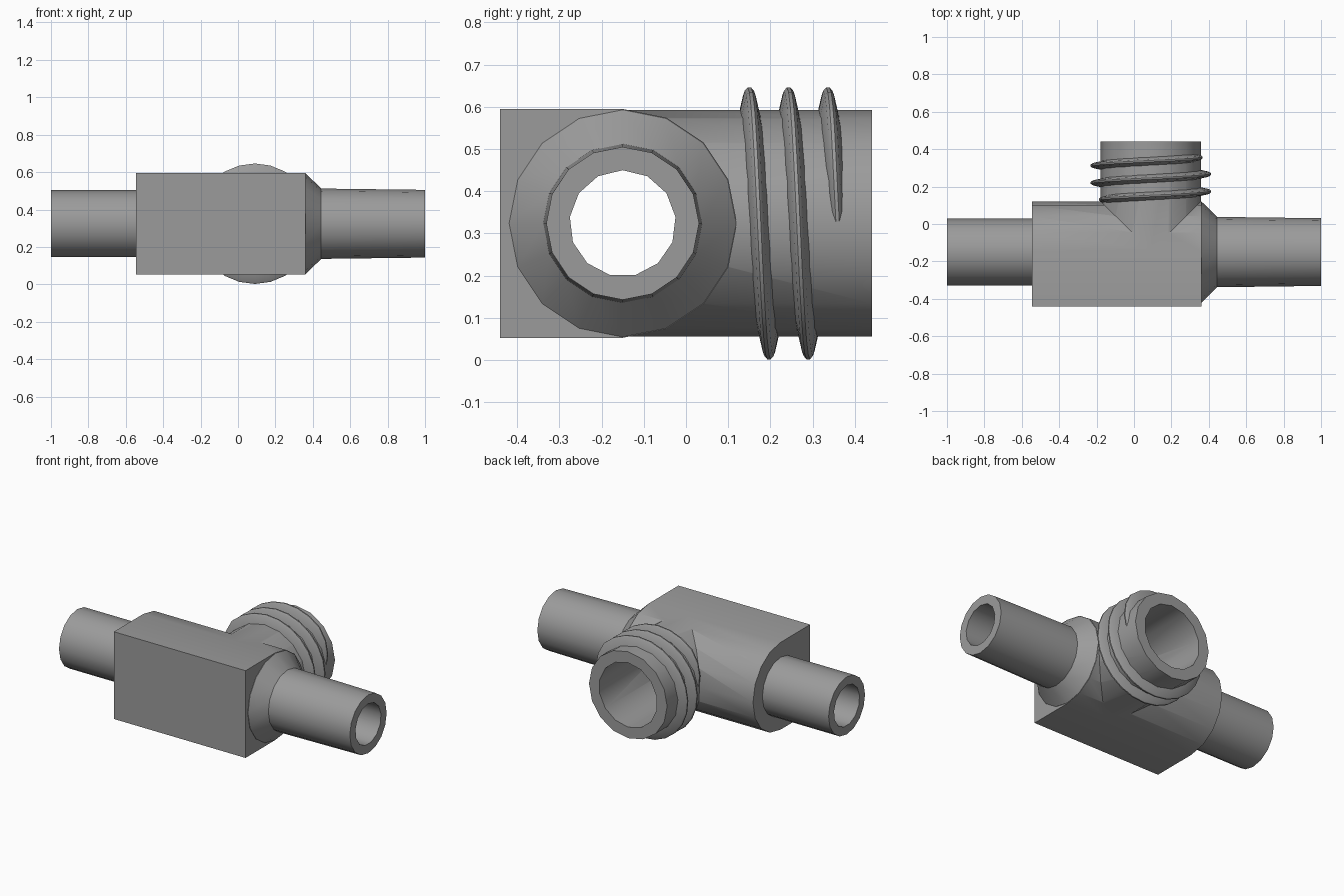
import bpy, bmesh, math
from mathutils import Vector

if "Cube" in bpy.data.objects:
    bpy.data.objects.remove(bpy.data.objects["Cube"])

CZ, CY, NX = 0.324, -0.15, 0.09      # pipe axis height, pipe axis depth, neck axis x

grey = bpy.data.materials.new("grey plastic")
grey.diffuse_color = (0.33, 0.33, 0.33, 1)
grey.use_nodes = True
grey.node_tree.nodes["Principled BSDF"].inputs["Base Color"].default_value = grey.diffuse_color


def finish(name, bm):
    bmesh.ops.recalc_face_normals(bm, faces=bm.faces[:])
    mesh = bpy.data.meshes.new(name)
    bm.to_mesh(mesh)
    bm.free()
    obj = bpy.data.objects.new(name, mesh)
    bpy.context.collection.objects.link(obj)
    mesh.materials.append(grey)
    return obj


def loft(name, rings):
    """Skin a list of point rings and cap both ends."""
    bm = bmesh.new()
    rows = [[bm.verts.new(p) for p in ring] for ring in rings]
    n = len(rows[0])
    for a, b in zip(rows, rows[1:]):
        for i in range(n):
            j = (i + 1) % n
            bm.faces.new((a[i], a[j], b[j], b[i]))
    bm.faces.new(rows[0])
    bm.faces.new(rows[-1])
    return finish(name, bm)


def turned(name, profile, sides, axis):
    """Solid of revolution from (position, radius) pairs along x or y."""
    rings = []
    for d, r in profile:
        ring = []
        for i in range(sides):
            a = math.tau * i / sides
            s, c = r * math.sin(a), r * math.cos(a)
            ring.append(Vector((d, CY + s, CZ + c)) if axis == "x"
                        else Vector((NX + s, d, CZ + c)))
        rings.append(ring)
    return loft(name, rings)


def boolean(target, other, operation):
    mod = target.modifiers.new(operation, "BOOLEAN")
    mod.operation = operation
    mod.solver = "EXACT"
    mod.object = other
    bpy.context.view_layer.objects.active = target
    bpy.ops.object.modifier_apply(modifier=mod.name)
    bpy.data.objects.remove(other, do_unlink=True)


def smooth(obj):
    bpy.ops.object.select_all(action="DESELECT")
    obj.select_set(True)
    bpy.context.view_layer.objects.active = obj
    bpy.ops.object.shade_smooth_by_angle(angle=math.radians(32))


# Block: square front, half-round back
R = 0.271
section = [(-0.44, CZ - R), (-0.44, CZ + R)]
section += [(CY + R * math.sin(math.pi * i / 8), CZ + R * math.cos(math.pi * i / 8))
            for i in range(9)]
fitting = loft("tee_body", [[Vector((x, y, z)) for y, z in section]
                            for x in (-0.545, 0.36)])

# Straight pipes with the conical shoulder on the right
boolean(fitting, turned("side_pipes", [(-1, 0.179), (0.3, 0.179), (0.3, 0.269),
                                       (0.362, 0.269), (0.445, 0.188), (1, 0.181)],
                        16, "x"), "UNION")
# Rear neck
boolean(fitting, turned("neck", [(CY + 0.01, 0.2685), (0.44, 0.2685)], 16, "y"), "UNION")
# Bores through the neck and the pipes
boolean(fitting, turned("neck_bore", [(CY, 0.2), (0.6, 0.2)], 14, "y"), "DIFFERENCE")
boolean(fitting, turned("pipe_bore", [(-1.2, 0.126), (1.2, 0.126)], 13, "x"), "DIFFERENCE")
smooth(fitting)

# Screw thread: two and a half turns, tapering out at both ends
START, END, STEP, PITCH = -90, 810, 15, 0.093
rings = []
for deg in range(START, END + 1, STEP):
    full = min(1, (min(deg - START, END - deg) + 4) / 45)
    a = math.radians(deg)
    y = 0.15 + PITCH * deg / 360
    crest = 0.262 + 0.060 * full
    half = 0.012 + 0.012 * full
    ring = []
    for r, dy in ((0.255, -half), (crest - 0.008, -0.011), (crest, -0.004),
                  (crest, 0.004), (crest - 0.008, 0.011), (0.255, half)):
        ring.append(Vector((NX + r * math.sin(a), y + dy, CZ + r * math.cos(a))))
    rings.append(ring)
smooth(loft("screw_thread", rings))
